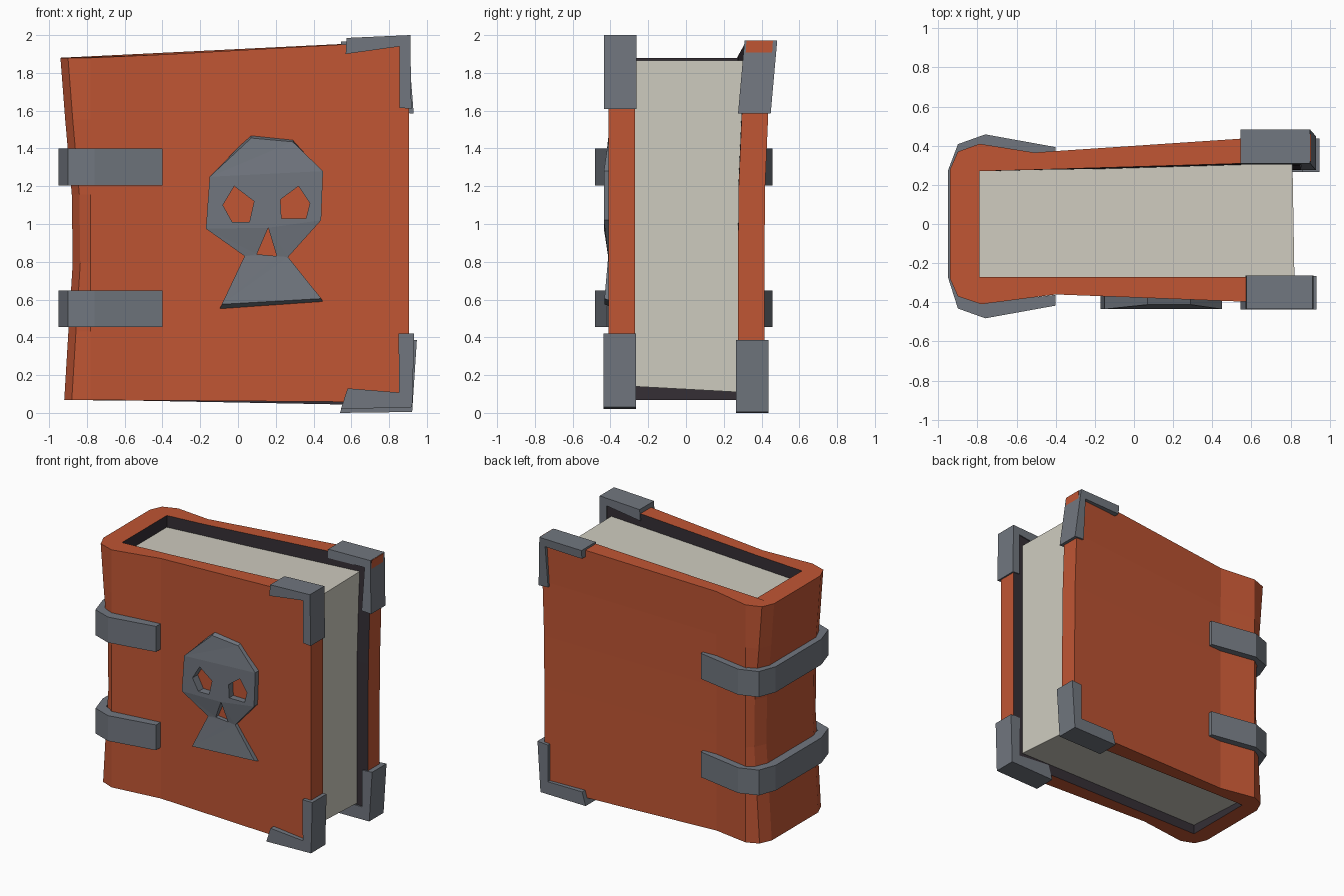
import bpy, bmesh

if "Cube" in bpy.data.objects:
    bpy.data.objects.remove(bpy.data.objects["Cube"])


def material(name, rgb):
    m = bpy.data.materials.new(name)
    m.diffuse_color = (*rgb, 1)
    m.use_nodes = True
    m.node_tree.nodes["Principled BSDF"].inputs["Base Color"].default_value = m.diffuse_color
    return m


ORANGE = material("orange leather", (0.53, 0.092, 0.034))
DARK = material("dark lining", (0.035, 0.028, 0.036))
CREAM = material("cream paper", (0.62, 0.60, 0.52))
GREY = material("grey metal", (0.165, 0.183, 0.212))


def loft(name, ring, levels, place, mats, lining=()):
    """Stack copies of a closed ring; place(u, v, t) gives the 3D point.
    Side faces whose ring index is in lining get the second material."""
    bm = bmesh.new()
    rows = [[bm.verts.new(place(u, v, t)) for u, v in ring] for t in levels]
    n = len(ring)
    for a, b in zip(rows, rows[1:]):
        for i in range(n):
            j = (i + 1) % n
            f = bm.faces.new((a[i], a[j], b[j], b[i]))
            f.material_index = 1 if i in lining else 0
    bm.faces.new(rows[0][::-1])
    bm.faces.new(rows[-1])
    bmesh.ops.recalc_face_normals(bm, faces=bm.faces)
    me = bpy.data.meshes.new(name)
    bm.to_mesh(me)
    bm.free()
    for m in mats:
        me.materials.append(m)
    ob = bpy.data.objects.new(name, me)
    bpy.context.collection.objects.link(ob)
    return ob


LEVELS = (0, 0.2, 0.4, 0.6, 0.82, 1)
SPINE_DENT = dict(zip(LEVELS, (0.02, 0.042, 0.065, 0.06, 0.025, 0)))
BACK_FLARE = dict(zip(LEVELS, (0, 0, 0, 0.004, 0.022, 0.045)))


def slope(x):
    return max(0, (x + 0.7) / 1.6)


def flare(x, y, t):
    return y + (BACK_FLARE[t] * slope(x) if y > 0 else 0)


# Cover: U-shaped plan, dented spine, back board leaning out at the top
def cover_place(x, y, t):
    lo = 0.068 - slope(x) * (0.012 if y < 0 else 0.03)
    hi = 1.88 + 0.09 * slope(x)
    dent = SPINE_DENT[t] if x < -0.85 else 0
    return x + dent, flare(x, y, t), lo + (hi - lo) * t


outer = [(0.905, -0.41), (-0.4, -0.36), (-0.78, -0.41), (-0.9, -0.37), (-0.94, -0.28),
         (-0.94, 0.28), (-0.9, 0.37), (-0.79, 0.41), (-0.51, 0.36), (0.905, 0.415)]
inner = [(0.905, 0.275), (-0.51, 0.272), (-0.79, 0.27), (-0.79, -0.27), (-0.4, -0.27), (0.905, -0.27)]
loft("cover", outer + inner, LEVELS, cover_place, (ORANGE, DARK), range(10, 15))


# Page block, recessed and tilted with the cover
def page_place(x, y, t):
    lo = 0.14 if y < 0 else 0.11
    hi = 1.79 + 0.08 * slope(x)
    return x, flare(x, y, t), lo + (hi - lo) * t


loft("pages", [(-0.8, -0.273), (0.82, -0.273), (0.81, 0.277), (-0.8, 0.273)],
     LEVELS, page_place, (CREAM,))

# Two metal bands around the spine
half_out = [(-0.4, 0.405), (-0.76, 0.47), (-0.9, 0.42), (-0.95, 0.275)]
half_in = [(-0.87, 0.26), (-0.86, 0.35), (-0.75, 0.39), (-0.4, 0.35)]


def mirrored(pts):
    return [(x, -y) for x, y in reversed(pts)]


band_ring = half_out + mirrored(half_out) + mirrored(half_in) + half_in
# order: back end -> outer round to front end -> inner back again
for name, z0, z1 in (("lower_band", 0.455, 0.648), ("upper_band", 1.205, 1.4)):
    loft(name, band_ring, (z0, z1),
         lambda x, y, z: (x, y - (0.012 if abs(y) > 0.3 else 0), z), (GREY,))

# Four L-shaped corner caps: profile in x/z, depth in y, optional lean
caps = {
    "front_top_corner": ([(0.57, 1.9), (0.575, 1.985), (0.912, 2.0), (0.918, 1.61),
                          (0.855, 1.615), (0.855, 1.94)], -0.435, -0.262, 0),
    "front_bottom_corner": ([(0.545, 0.02), (0.58, 0.13), (0.853, 0.108), (0.85, 0.42),
                             (0.933, 0.42), (0.922, 0.03)], -0.437, -0.265, 0),
    "back_top_corner": ([(0.545, 1.9), (0.545, 1.965), (0.9, 1.972), (0.93, 1.585),
                         (0.85, 1.59), (0.855, 1.91)], 0.275, 0.448, 0.085),
    "back_bottom_corner": ([(0.54, 0.0), (0.57, 0.1), (0.86, 0.1), (0.86, 0.38),
                            (0.947, 0.387), (0.922, 0.005)], 0.265, 0.438, 0),
}
for name, (pts, y0, y1, lean) in caps.items():
    loft(name, pts, (y0, y1),
         lambda x, z, y: (x, y + lean * max(0, (z - 1.58) / 0.2) * 0.2 * 1.05, z), (GREY,))

# Skull emblem: filled outline with eye and nose holes
shapes = [
    [(0.07, 1.475), (0.29, 1.455), (0.45, 1.28), (0.44, 1.02), (0.265, 0.825),
     (0.455, 0.575), (-0.1, 0.545), (0.035, 0.83), (-0.17, 0.975), (-0.15, 1.25)],
    [(-0.02, 1.2), (0.085, 1.12), (0.06, 1.01), (-0.03, 1.01), (-0.08, 1.1)],
    [(0.32, 1.2), (0.38, 1.11), (0.36, 1.03), (0.23, 1.03), (0.225, 1.13)],
    [(0.16, 0.98), (0.205, 0.83), (0.1, 0.84)],
]
cu = bpy.data.curves.new("emblem_outline", 'CURVE')
cu.dimensions = '2D'
cu.fill_mode = 'BOTH'
cu.extrude = 0.035
for pts in shapes:
    s = cu.splines.new('POLY')
    s.points.add(len(pts) - 1)
    for p, (x, z) in zip(s.points, pts):
        p.co = (x, z, 0, 1)
    s.use_cyclic_u = True
tmp = bpy.data.objects.new("emblem_outline", cu)
bpy.context.collection.objects.link(tmp)
bpy.context.view_layer.update()
me = bpy.data.meshes.new_from_object(tmp.evaluated_get(bpy.context.evaluated_depsgraph_get()))
bpy.data.objects.remove(tmp)
for v in me.vertices:
    x, z, d = v.co
    y = -0.355
    if d > 0:
        # front face: domed head, pinched cheeks, flared jaw
        y = -0.435 if 0.9 < z < 1.3 else -0.412 if z > 0.7 else -0.432
        if z < 0.7:
            x, z = 0.18 + (x - 0.18) * 0.95, z + 0.03
        elif z > 1.4:
            z -= 0.02
    v.co = (x, y, z)
bm = bmesh.new()
bm.from_mesh(me)
bmesh.ops.remove_doubles(bm, verts=bm.verts, dist=0.0005)
bmesh.ops.recalc_face_normals(bm, faces=bm.faces)
bm.to_mesh(me)
bm.free()
me.materials.clear()
me.materials.append(GREY)
for p in me.polygons:
    p.material_index = 0
    p.use_smooth = False
bpy.context.collection.objects.link(bpy.data.objects.new("skull_emblem", me))
